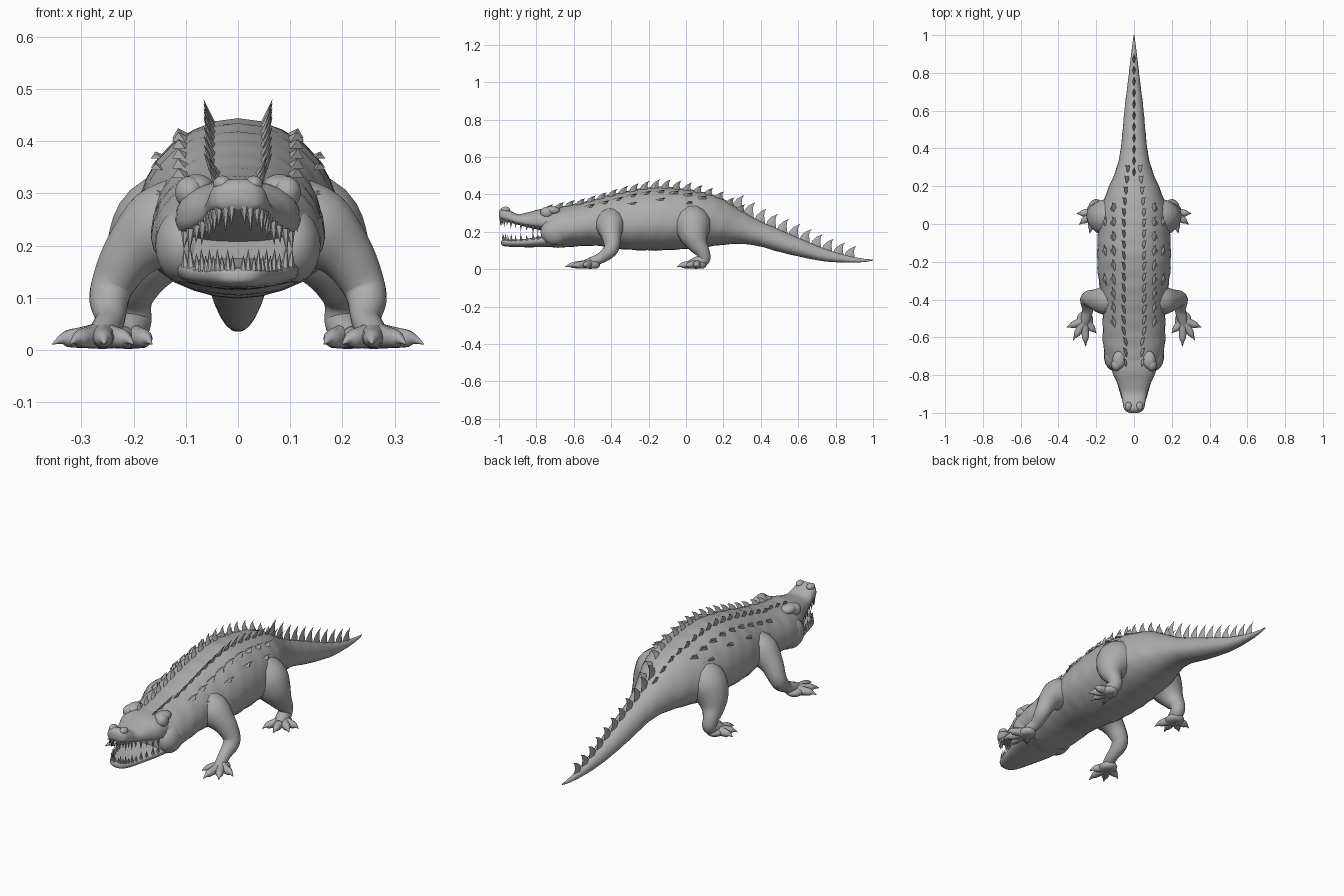
import bpy, bmesh, math
from mathutils import Vector

if "Cube" in bpy.data.objects:
    bpy.data.objects.remove(bpy.data.objects["Cube"])

grey = bpy.data.materials.new("grey hide")
grey.diffuse_color = (0.42, 0.42, 0.42, 1)
grey.use_nodes = True
grey.node_tree.nodes["Principled BSDF"].inputs["Base Color"].default_value = grey.diffuse_color


def finish(name, bm, mirror=False, angle=50):
    bmesh.ops.recalc_face_normals(bm, faces=bm.faces)
    me = bpy.data.meshes.new(name)
    bm.to_mesh(me)
    bm.free()
    me.materials.append(grey)
    ob = bpy.data.objects.new(name, me)
    bpy.context.collection.objects.link(ob)
    bpy.ops.object.select_all(action='DESELECT')
    ob.select_set(True)
    bpy.context.view_layer.objects.active = ob
    bpy.ops.object.shade_smooth_by_angle(angle=math.radians(angle))
    if mirror:
        ob.modifiers.new("Mirror", 'MIRROR')
    return ob


def smooth_path(keys, steps):
    """Catmull-Rom through rows of numbers."""
    out, n = [], len(keys)
    for i in range(n - 1):
        p = [keys[max(0, min(n - 1, i + k))] for k in (-1, 0, 1, 2)]
        for s in range(steps):
            t = s / steps
            out.append([0.5 * (2 * b + (c - a) * t + (2 * a - 5 * b + 4 * c - d) * t * t
                               + (3 * b - a - 3 * c + d) * t ** 3) for a, b, c, d in zip(*p)])
    return out + [list(keys[-1])]


def skin(bm, rings):
    rows = [[bm.verts.new(p) for p in r] for r in rings]
    n = len(rows[0])
    for a, b in zip(rows, rows[1:]):
        for i in range(n):
            bm.faces.new((a[i], a[(i + 1) % n], b[(i + 1) % n], b[i]))
    bm.faces.new(rows[0])
    bm.faces.new(rows[-1])


def spow(v, e):
    return math.copysign(abs(v) ** e, v)


def loft(name, keys, mid=0.42, e=1.0, n=28, ripple=0.0):
    """Rings across y from rows of (y, half width, bottom, top)."""
    bm = bmesh.new()
    rings = []
    for y, w, zb, zt in smooth_path(keys, 5):
        z0 = zb + mid * (zt - zb)
        ring = []
        for i in range(n):
            a = 2 * math.pi * i / n
            k = 1 + ripple * math.sin(y * 70) * math.cos(a * 4)
            h = (zt - z0) if math.sin(a) > 0 else (z0 - zb)
            ring.append((k * w * spow(math.cos(a), e), y, z0 + k * h * spow(math.sin(a), e)))
        rings.append(ring)
    skin(bm, rings)
    return finish(name, bm)


def tube(bm, keys, flat=1.0, n=14, steps=4):
    """Round limb through rows of (x, y, z, radius)."""
    pts = smooth_path(keys, steps)
    c = [Vector(p[:3]) for p in pts]
    side, rings = None, []
    for i, p in enumerate(pts):
        t = (c[min(i + 1, len(c) - 1)] - c[max(i - 1, 0)]).normalized()
        ref = side if side else Vector((1, 0, 0)) if abs(t.x) < 0.8 else Vector((0, 1, 0))
        side = (ref - t * ref.dot(t)).normalized()
        up = t.cross(side)
        rings.append([c[i] + p[3] * (math.cos(2 * math.pi * j / n) * side
                      + flat * math.sin(2 * math.pi * j / n) * up) for j in range(n)])
    skin(bm, rings)


# Body, neck and tail
BODY = [(-.77, .115, .13, .315), (-.73, .14, .12, .325), (-.67, .16, .115, .335), (-.58, .166, .122, .352),
        (-.48, .165, .125, .378), (-.38, .172, .112, .405), (-.28, .19, .102, .425), (-.16, .195, .1, .442),
        (-.04, .19, .105, .435), (.08, .175, .115, .415), (.18, .14, .128, .385), (.28, .098, .135, .325),
        (.38, .073, .125, .265), (.5, .06, .092, .212), (.62, .049, .064, .16), (.74, .034, .042, .11),
        (.86, .02, .035, .073), (.95, .009, .038, .056), (1, .002, .046, .052)]
loft("body_and_tail", BODY, ripple=0.012)
DENSE = smooth_path(BODY, 5)


def hide_point(y, x):
    """Point on the upper hide and its outward slope."""
    i = min(range(len(DENSE) - 1), key=lambda k: abs(DENSE[k][0] + DENSE[k + 1][0] - 2 * y))
    a, b = DENSE[i], DENSE[i + 1]
    t = (y - a[0]) / (b[0] - a[0])
    w, zb, zt = [a[k] + t * (b[k] - a[k]) for k in (1, 2, 3)]
    z0 = zb + .42 * (zt - zb)
    z = z0 + (zt - z0) * math.sqrt(max(0, 1 - (x / w) ** 2))
    return Vector((x, y, z))


# Jaws
loft("upper_jaw", [(-.66, .12, .19, .328), (-.77, .118, .208, .322), (-.84, .09, .222, .305),
                   (-.9, .069, .238, .295), (-.945, .06, .25, .317), (-.975, .054, .26, .328),
                   (-.993, .04, .268, .32), (-1, .02, .28, .308)], mid=.35, e=.8)
loft("lower_jaw", [(-.66, .13, .12, .18), (-.77, .113, .118, .175), (-.85, .087, .117, .163),
                   (-.92, .067, .119, .158), (-.96, .052, .121, .158), (-.98, .036, .126, .156),
                   (-.988, .018, .132, .15)], mid=.65, e=.8)


def cone(bm, base, tip, r, n=6):
    base, tip = Vector(base), Vector(tip)
    ring = [bm.verts.new(base + Vector((r * math.cos(2 * math.pi * i / n), r * math.sin(2 * math.pi * i / n), 0)))
            for i in range(n)]
    top = bm.verts.new(tip)
    for i in range(n):
        bm.faces.new((ring[i], ring[(i + 1) % n], top))
    bm.faces.new(ring)


# Teeth along both jaws
for name, edge, d in (("upper_teeth", [(.1, -.79, .228), (.078, -.85, .24), (.058, -.91, .255),
                                       (.05, -.955, .266), (.036, -.98, .272), (.012, -.99, .275)], -1),
                      ("lower_teeth", [(.1, -.79, .158), (.077, -.85, .15), (.06, -.91, .146),
                                       (.046, -.95, .146), (.03, -.972, .146), (.01, -.978, .146)], 1)):
    bm = bmesh.new()
    for k, (x, y, z) in enumerate(smooth_path(edge, 2)):
        h = .048 if k % 2 else .036
        cone(bm, (x, y, z), (x * 1.04, y - .003, z + d * h), .009)
    finish(name, bm, True)

# Eyes, brows and nostril mounds
for name, pos, r, sc in (("eye", (.093, -.745, .302), .031, (.9, 1.1, 1)),
                         ("brow", (.08, -.72, .313), .034, (1, 1.4, .7)),
                         ("nostril_mound", (.03, -.965, .318), .018, (1, 1.3, .9)),
                         ("jaw_muscle", (.105, -.7, .2), .06, (.9, 1.3, 1.2))):
    bm = bmesh.new()
    bmesh.ops.create_uvsphere(bm, u_segments=18, v_segments=12, radius=r)
    for v in bm.verts:
        v.co = Vector(v.co[i] * sc[i] + pos[i] for i in range(3))
    finish(name, bm, True)

# Legs with flattened feet
LEGS = {
    "front": ([(.09, -.4, .27, .07), (.15, -.405, .235, .078), (.205, -.4, .185, .056), (.238, -.395, .13, .043),
               (.247, -.41, .095, .038), (.245, -.455, .06, .029), (.255, -.5, .04, .027), (.265, -.54, .028, .02)],
              (.26, -.51, .03), [(.356, -.547), (.322, -.615), (.256, -.648), (.2, -.578)]),
    "hind": ([(.08, .03, .27, .09), (.14, .035, .235, .1), (.178, .045, .18, .08), (.197, .065, .13, .054),
              (.203, .09, .09, .038), (.2, .095, .052, .034), (.21, .055, .034, .032), (.22, .02, .025, .022)],
             (.21, .06, .03), [(.304, .056), (.29, -.002), (.235, -.05), (.165, -.04)]),
}
for name, (path, root, toes) in LEGS.items():
    bm = bmesh.new()
    tube(bm, path)
    finish(name + "_leg", bm, True)
    # Clawed toes fanning from the foot
    bm = bmesh.new()
    for tx, ty in toes:
        at = lambda t, z, r: (root[0] + t * (tx - root[0]), root[1] + t * (ty - root[1]), z, r)
        tube(bm, [at(0, .028, .027), at(.4, .024, .021), at(.68, .022, .017),
                  at(.82, .02, .009), at(1, .011, .001)], n=10, steps=3)
    for v in bm.verts:
        v.co.z = max(v.co.z, 0.0)
    finish(name + "_toes", bm, True)
    # Broad sole
    bm = bmesh.new()
    bmesh.ops.create_uvsphere(bm, u_segments=16, v_segments=8, radius=.042)
    for v in bm.verts:
        v.co = Vector((v.co.x * 1.05 + root[0], v.co.y * 1.2 + root[1], max(.003, v.co.z * .6 + .022)))
    finish(name + "_foot", bm, True)


def spike(bm, p, length, height, thick, lean):
    """Backward-curving blade with a lens-shaped base."""
    rows = []
    for t, y0, y1 in ((-.35, -.5, .5), (.4, -.22, .42), (.75, .12, .47)):
        w = thick * (1 - t) * .6
        c = p + Vector((lean * t, 0, height * t))
        mid = (y0 + y1) / 2
        rows.append([c + Vector(o) for o in ((0, y0 * length, 0), (w, mid * length, 0),
                                             (0, y1 * length, 0), (-w, mid * length, 0))])
    tip = p + Vector((lean, .62 * length, height))
    rows.append([tip + (q - tip) * .06 for q in rows[-1]])
    skin(bm, rows)


# Twin back crests leaning outward
bm = bmesh.new()
for i in range(19):
    y = -.74 + i * .057
    x = .05 if y < .06 else .05 - (y - .06) * .09
    if y < -.6:
        x = .04
    h = .03 + .016 * math.exp(-((y + .15) / .25) ** 2)
    spike(bm, hide_point(y, x), .052, h, .012, .016)
finish("back_crest", bm, True, 30)

# Low flank scutes
bm = bmesh.new()
for i in range(9):
    y = -.52 + i * .075
    spike(bm, hide_point(y, .105), .06, .014, .03, .01)
    if i % 2:
        spike(bm, hide_point(y, .15), .06, .01, .025, .008)
finish("flank_scutes", bm, True, 30)

# Tail crest
bm = bmesh.new()
for i in range(11):
    y = .27 + i * .06
    spike(bm, hide_point(y, 0), .066, .066 - .0012 * i, .014, 0)
finish("tail_crest", bm, False, 30)
